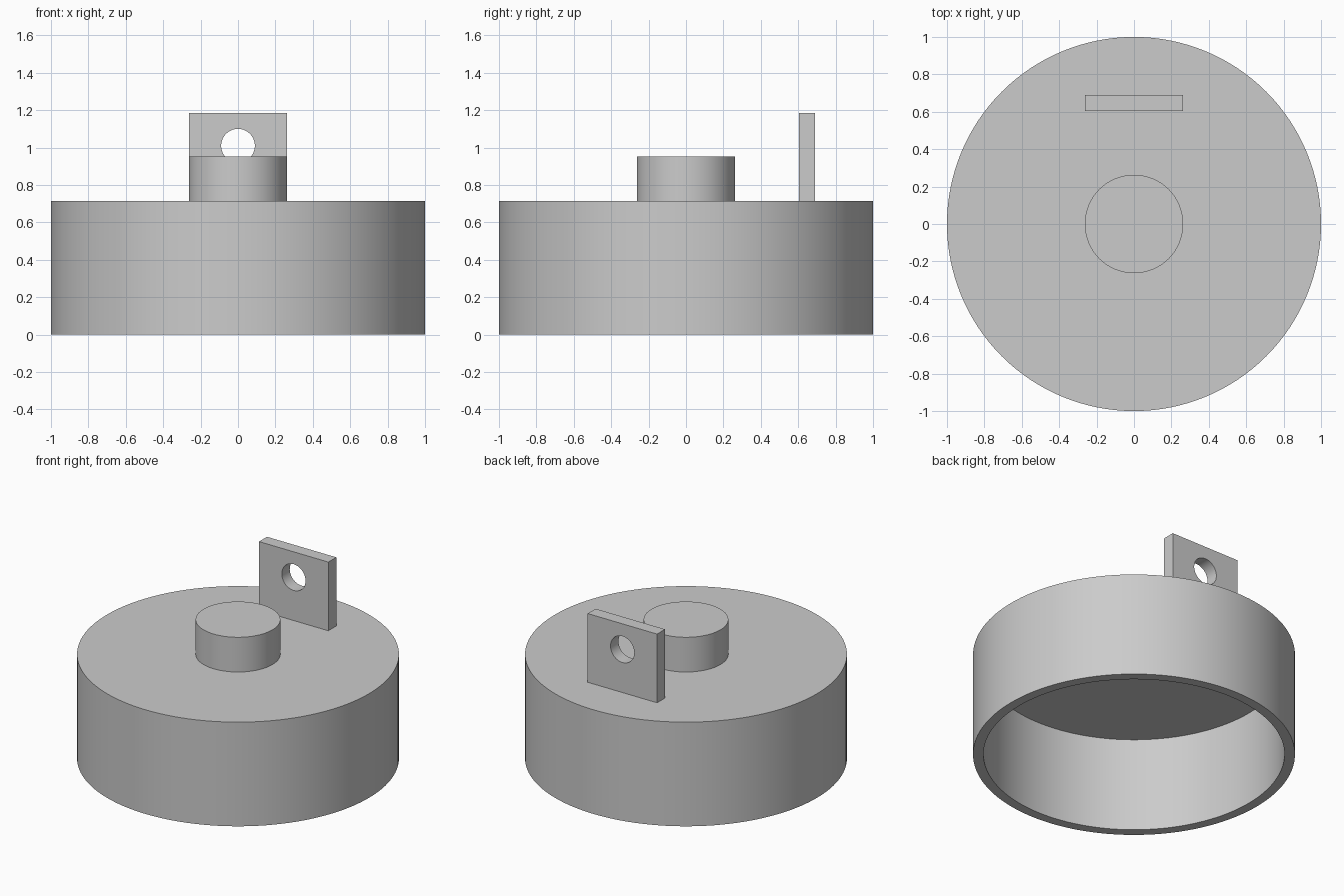
import bpy
import math
from mathutils import Matrix

SEGMENTS = 128
CUP_TOP = 0.714
SINK = 0.01  # how far attached parts reach into the lid

default = bpy.data.objects.get("Cube")
if default:
    bpy.data.objects.remove(default, do_unlink=True)

grey = bpy.data.materials.new("plain grey")
grey.use_nodes = True
colour = (0.6, 0.6, 0.6, 1)
grey.diffuse_color = colour
grey.node_tree.nodes["Principled BSDF"].inputs["Base Color"].default_value = colour


def finish(name):
    """Name the active object, colour it and smooth its round sides."""
    obj = bpy.context.object
    obj.name = obj.data.name = name
    obj.data.materials.clear()
    obj.data.materials.append(grey)
    bpy.ops.object.shade_smooth_by_angle(angle=math.radians(30))
    return obj


def cylinder(radius, bottom, top):
    bpy.ops.mesh.primitive_cylinder_add(
        vertices=SEGMENTS, radius=radius, depth=top - bottom,
        location=(0, 0, (bottom + top) / 2))
    bpy.ops.object.transform_apply(location=True)
    return bpy.context.object


def cut(target, cutter):
    """Subtract the cutter from the target, then discard the cutter."""
    mod = target.modifiers.new("cut", "BOOLEAN")
    mod.operation = "DIFFERENCE"
    mod.solver = "EXACT"
    mod.object = cutter
    cutter.hide_render = True
    bpy.ops.object.select_all(action="DESELECT")
    bpy.context.view_layer.objects.active = target
    target.select_set(True)
    bpy.ops.object.modifier_apply(modifier=mod.name)
    bpy.data.objects.remove(cutter, do_unlink=True)


# Hollow round cup, open underneath
cup = cylinder(1.0, 0, CUP_TOP)
cut(cup, cylinder(0.935, -0.2, 0.645))
finish("cup")

# Solid round post in the middle of the lid
cylinder(0.263, CUP_TOP - SINK, 0.952)
finish("post")

# Upright plate near the back with a round hole through it
plate_bottom, plate_top = CUP_TOP - SINK, 1.185
bpy.ops.mesh.primitive_cube_add(
    size=1, location=(0, 0.646, (plate_bottom + plate_top) / 2))
plate = bpy.context.object
plate.scale = (0.526, 0.086, plate_top - plate_bottom)
bpy.ops.object.transform_apply(location=True, scale=True)
hole = cylinder(0.09, -0.5, 0.5)
hole.data.transform(Matrix.Translation((0, 0.646, 1.01))
                    @ Matrix.Rotation(math.pi / 2, 4, "X"))
cut(plate, hole)
finish("hanging_plate")
